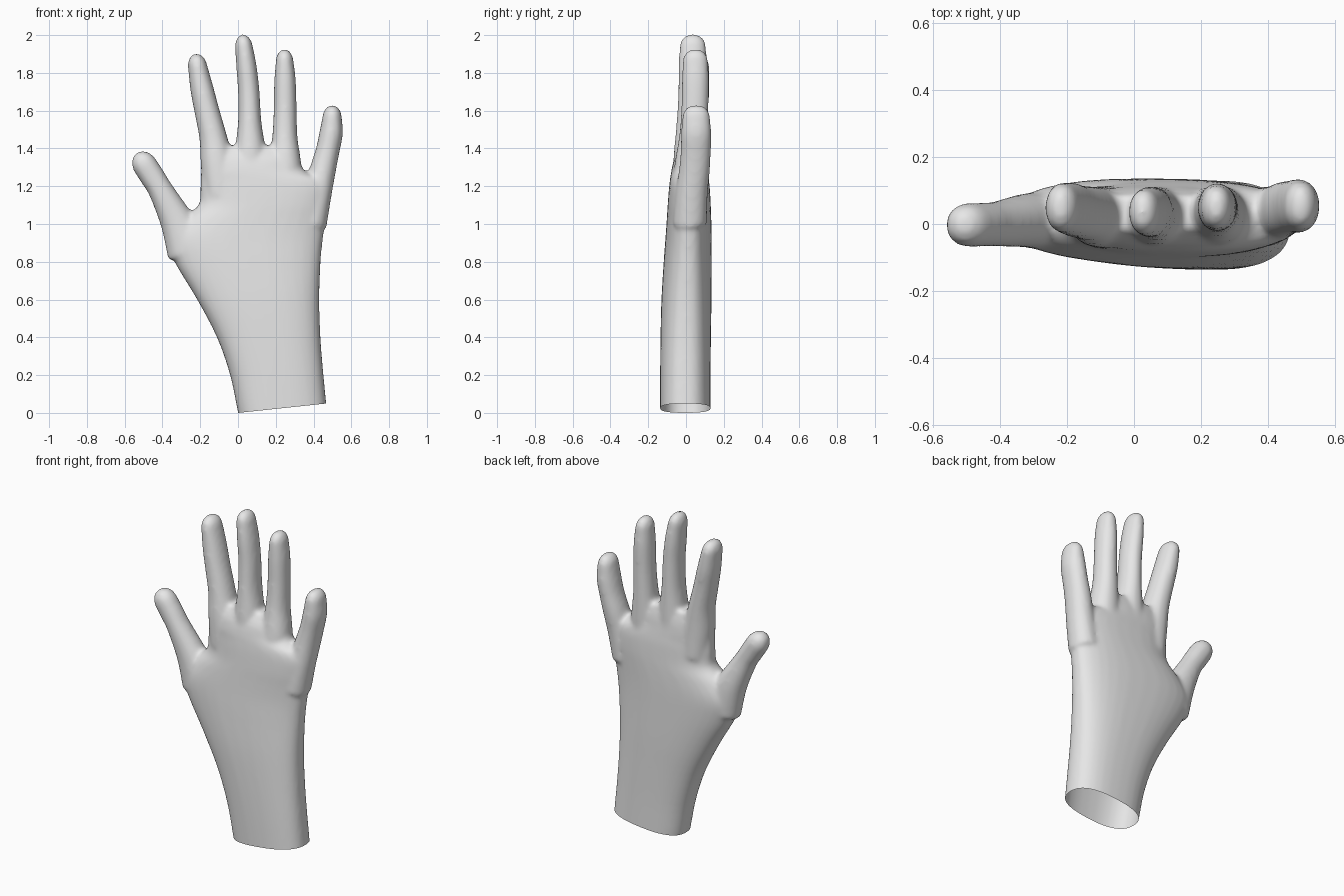
import bpy, bmesh, math
from mathutils import Vector

if "Cube" in bpy.data.objects:
    bpy.data.objects.remove(bpy.data.objects["Cube"])

SIDES = 32


def smooth_rows(rows, steps=4):
    """Catmull-Rom interpolation through rows of numbers."""
    pts = [Vector(r) for r in rows]
    out = []
    for i in range(len(pts) - 1):
        a, b = pts[max(i - 1, 0)], pts[i]
        c, d = pts[i + 1], pts[min(i + 2, len(pts) - 1)]
        for k in range(steps):
            t = k / steps
            out.append(0.5 * (2 * b + (c - a) * t + (2 * a - 5 * b + 4 * c - d) * t * t
                              + (3 * b - a - 3 * c + d) * t ** 3))
    return out + [pts[-1]]


def ring(centre, side, rx, ry, power):
    """Rounded cross-section spanned by the side direction and y."""
    pts = []
    for k in range(SIDES):
        a = math.tau * k / SIDES
        c, s = math.cos(a), math.sin(a)
        u = math.copysign(abs(c) ** (2 / power), c) * rx
        v = math.copysign(abs(s) ** (2 / power), s) * ry
        pts.append(centre + side * u + Vector((0, v, 0)))
    return pts


def loft(bm, rings):
    """Closed tube through the rings."""
    loops = [[bm.verts.new(p) for p in r] for r in rings]
    for lo, hi in zip(loops, loops[1:]):
        for k in range(SIDES):
            j = (k + 1) % SIDES
            bm.faces.new((lo[k], lo[j], hi[j], hi[k]))
    bm.faces.new(loops[0][::-1])
    bm.faces.new(loops[-1])


def add_finger(bm, rows, tip):
    """Rows are (x, z, half width, y, half depth); tip is the rounded end length."""
    rows = smooth_rows(rows)
    rings = []
    for i, (x, z, rx, y, ry) in enumerate(rows):
        a, b = rows[max(i - 1, 0)], rows[min(i + 1, len(rows) - 1)]
        d = Vector((b[0] - a[0], 0, b[1] - a[1])).normalized()
        side = Vector((d.z, 0, -d.x))
        rings.append(ring(Vector((x, y, z)), side, rx, ry, 2.1))
    for deg in (15, 30, 45, 60, 75, 86):
        a = math.radians(deg)
        rings.append(ring(Vector((x, y, z)) + d * tip * math.sin(a), side,
                          rx * math.cos(a), ry * math.cos(a) ** 0.8, 2.1))
    loft(bm, rings)


bm = bmesh.new()

# Wrist and palm: (z, left x, right x, front y, back y)
palm = [
    (-0.10, 0.025, 0.485, -0.137, 0.130), (0.00, 0.000, 0.473, -0.137, 0.130),
    (0.20, -0.042, 0.453, -0.137, 0.130), (0.40, -0.112, 0.437, -0.135, 0.132),
    (0.60, -0.217, 0.431, -0.130, 0.135), (0.80, -0.337, 0.438, -0.118, 0.136),
    (0.92, -0.375, 0.450, -0.109, 0.136), (1.02, -0.300, 0.463, -0.102, 0.134),
    (1.10, -0.210, 0.475, -0.097, 0.131), (1.19, -0.200, 0.485, -0.090, 0.126),
    (1.24, -0.198, 0.450, -0.084, 0.120), (1.28, -0.196, 0.355, -0.078, 0.115),
    (1.35, -0.190, 0.320, -0.060, 0.105), (1.415, -0.170, 0.270, -0.020, 0.085),
]
loft(bm, [ring(Vector(((l + r) / 2, (f + b) / 2, z)), Vector((1, 0, 0)),
               (r - l) / 2, (b - f) / 2, 2.5)
          for z, l, r, f, b in smooth_rows(palm)])

# Thumb
add_finger(bm, [(-0.25, 0.86, 0.13, 0.01, 0.09), (-0.325, 1.02, 0.09, 0.01, 0.08),
                (-0.41, 1.18, 0.066, 0.0, 0.068), (-0.45, 1.245, 0.066, -0.002, 0.066),
                (-0.492, 1.31, 0.066, -0.003, 0.066)], 0.08)
# Index finger
add_finger(bm, [(-0.09, 1.15, 0.09, 0.02, 0.095), (-0.11, 1.32, 0.088, 0.022, 0.09),
                (-0.132, 1.46, 0.073, 0.03, 0.083), (-0.165, 1.60, 0.066, 0.037, 0.08),
                (-0.192, 1.72, 0.061, 0.045, 0.08), (-0.214, 1.835, 0.051, 0.049, 0.074)], 0.068)
# Middle finger
add_finger(bm, [(0.065, 1.20, 0.10, 0.02, 0.095), (0.065, 1.38, 0.083, 0.024, 0.088),
                (0.062, 1.54, 0.062, 0.03, 0.08), (0.057, 1.70, 0.057, 0.035, 0.076),
                (0.045, 1.83, 0.054, 0.036, 0.076), (0.032, 1.935, 0.047, 0.036, 0.07)], 0.07)
# Ring finger
add_finger(bm, [(0.25, 1.15, 0.10, 0.02, 0.095), (0.25, 1.32, 0.085, 0.028, 0.088),
                (0.248, 1.46, 0.067, 0.04, 0.077), (0.25, 1.60, 0.061, 0.047, 0.072),
                (0.249, 1.76, 0.057, 0.05, 0.072), (0.247, 1.86, 0.047, 0.05, 0.067)], 0.066)
# Little finger
add_finger(bm, [(0.385, 1.00, 0.085, 0.02, 0.09), (0.42, 1.16, 0.076, 0.03, 0.085),
                (0.45, 1.29, 0.069, 0.045, 0.082), (0.475, 1.39, 0.063, 0.052, 0.08),
                (0.493, 1.48, 0.062, 0.054, 0.08), (0.498, 1.56, 0.052, 0.054, 0.074)], 0.07)

bmesh.ops.recalc_face_normals(bm, faces=bm.faces)
mesh = bpy.data.meshes.new("hand")
bm.to_mesh(mesh)
bm.free()
hand = bpy.data.objects.new("hand", mesh)
bpy.context.collection.objects.link(hand)
bpy.context.view_layer.objects.active = hand
hand.select_set(True)

# Fuse the parts into one skin and soften the joins
fuse = hand.modifiers.new("fuse", 'REMESH')
fuse.mode = 'VOXEL'
fuse.voxel_size = 0.012
soften = hand.modifiers.new("soften", 'SMOOTH')
soften.factor = 0.5
soften.iterations = 10
for name in ("fuse", "soften"):
    bpy.ops.object.modifier_apply(modifier=name)

# Open wrist with a slightly slanted cut
bm = bmesh.new()
bm.from_mesh(hand.data)
bmesh.ops.bisect_plane(bm, geom=bm.verts[:] + bm.edges[:] + bm.faces[:],
                       plane_co=(0, 0, 0), plane_no=Vector((-0.05, 0, 0.47)).normalized(),
                       clear_inner=True)
bm.to_mesh(hand.data)
bm.free()

skin = bpy.data.materials.new("light_grey")
skin.diffuse_color = (0.8, 0.8, 0.8, 1)
skin.use_nodes = True
skin.node_tree.nodes["Principled BSDF"].inputs["Base Color"].default_value = skin.diffuse_color
hand.data.materials.clear()
hand.data.materials.append(skin)
bpy.ops.object.shade_smooth()
